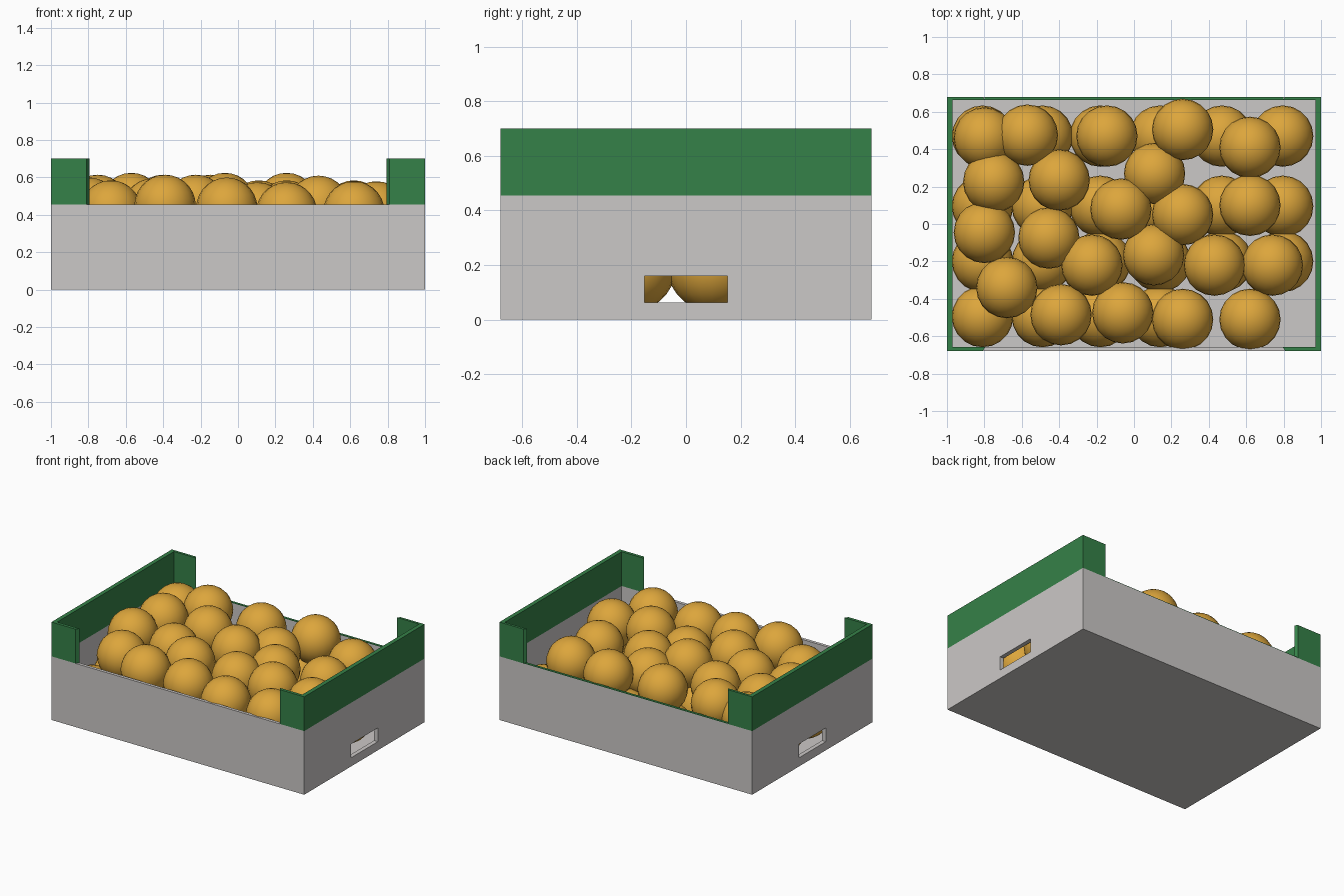
import bpy, bmesh
from mathutils import Matrix

if "Cube" in bpy.data.objects:
    bpy.data.objects.remove(bpy.data.objects["Cube"])


def material(name, rgb):
    m = bpy.data.materials.new(name)
    m.diffuse_color = (*rgb, 1)
    m.use_nodes = True
    m.node_tree.nodes["Principled BSDF"].inputs["Base Color"].default_value = m.diffuse_color
    return m


GREY = material("light grey", (0.60, 0.58, 0.57))
GREEN = material("green", (0.036, 0.22, 0.065))
ORANGE = material("orange", (0.72, 0.38, 0.045))


def finish(name, bm, mat):
    bmesh.ops.recalc_face_normals(bm, faces=bm.faces)
    mesh = bpy.data.meshes.new(name)
    bm.to_mesh(mesh)
    bm.free()
    mesh.materials.append(mat)
    ob = bpy.data.objects.new(name, mesh)
    bpy.context.collection.objects.link(ob)
    return ob


def prism(name, plan, z0, z1, mat):
    """Extrude a plan outline from z0 to z1."""
    bm = bmesh.new()
    face = bm.faces.new([bm.verts.new((x, y, z0)) for x, y in plan])
    top = bmesh.ops.extrude_face_region(bm, geom=[face])["geom"]
    for v in top:
        if isinstance(v, bmesh.types.BMVert):
            v.co.z = z1
    return finish(name, bm, mat)


def rect(x0, x1, y0, y1):
    return [(x0, y0), (x1, y0), (x1, y1), (x0, y1)]


# Grey tray: hollowed, with a hand slot through both ends
tray = prism("tray", rect(-1, 1, -0.68, 0.68), 0, 0.455, GREY)
cutters = [prism("hollow_cutter", rect(-0.97, 0.97, -0.658, 0.662), 0.03, 1, GREY),
           prism("slot_cutter", rect(-1.2, 1.2, -0.152, 0.152), 0.062, 0.16, GREY)]
bpy.context.view_layer.objects.active = tray
for c in cutters:
    c.hide_render = True
    mod = tray.modifiers.new("cut", 'BOOLEAN')
    mod.operation = 'DIFFERENCE'
    mod.solver = 'EXACT'
    mod.object = c
    bpy.ops.object.modifier_apply(modifier=mod.name)
for c in cutters:
    bpy.data.objects.remove(c)

# Green raised ends wrapping around the corners
for s, name in ((1, "right_end"), (-1, "left_end")):
    plan = [(0.81, -0.68), (1, -0.68), (1, 0.68), (0.81, 0.68),
            (0.795, 0.662), (0.97, 0.662), (0.97, -0.658), (0.795, -0.658)]
    prism(name, [(s * x, y) for x, y in plan], 0.455, 0.70, GREEN)

# Green strip along the back rim
prism("back_rim", rect(-0.80, 0.80, 0.662, 0.68), 0.455, 0.459, GREEN)

# Fruit: x, y, z of the top layer
TOP = [(-.39, -.485, .45), (-.06, -.475, .435), (.26, -.51, .41), (.62, -.51, .415),
       (-.68, -.34, .42), (-.80, -.045, .436), (-.455, -.075, .43), (-.225, -.22, .45),
       (.105, -.165, .41), (.43, -.22, .445), (.74, -.22, .415), (-.07, .08, .46),
       (.26, .05, .42), (.62, .10, .415), (-.75, .225, .45), (-.40, .235, .45),
       (.11, .27, .42), (.62, .41, .42), (.26, .505, .46), (-.145, .47, .45),
       (-.57, .475, .46), (-.80, .46, .42)]
# Bottom layer: a loose grid, with the front right corner empty
BOTTOM = [(x, y, 0.195) for x in (-.81, -.49, -.18, .14, .47, .795)
          for y in (-.495, -.2, .095, .47) if not (x > 0.4 and y < -0.4)]

for layer, spots in (("top", TOP), ("bottom", BOTTOM)):
    for i, p in enumerate(spots):
        bm = bmesh.new()
        bmesh.ops.create_uvsphere(bm, u_segments=20, v_segments=14, radius=0.164,
                                  matrix=Matrix.Translation(p))
        for f in bm.faces:
            f.smooth = True
        finish(f"{layer}_fruit_{i + 1}", bm, ORANGE)
